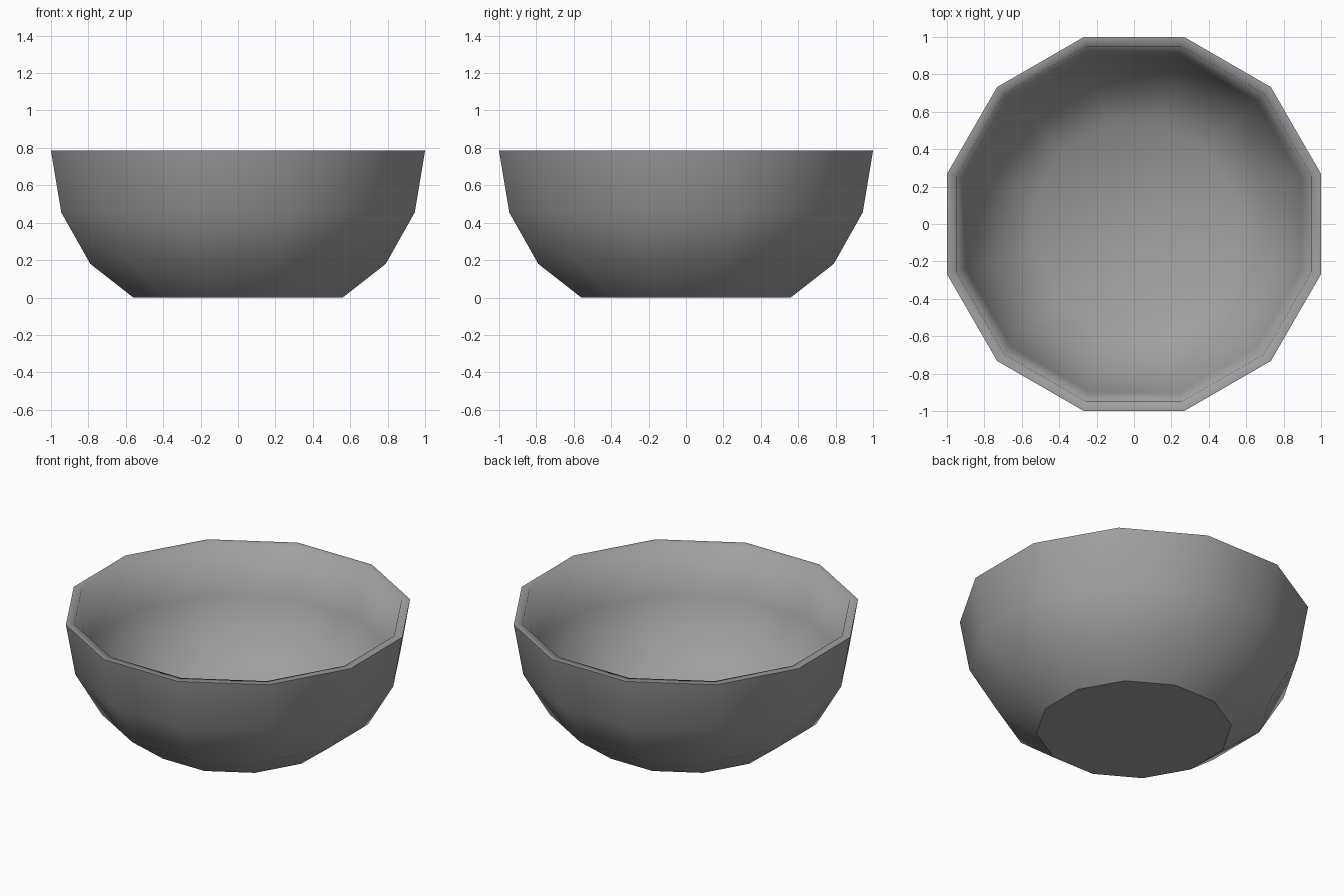
import bpy, bmesh
from math import cos, sin, radians

cube = bpy.data.objects.get("Cube")
if cube:
    bpy.data.objects.remove(cube, do_unlink=True)

SIDES = 12


def material(name, colour):
    mat = bpy.data.materials.new(name)
    mat.use_nodes = True
    mat.diffuse_color = colour
    bsdf = next(n for n in mat.node_tree.nodes if n.type == "BSDF_PRINCIPLED")
    bsdf.inputs["Base Color"].default_value = colour
    bsdf.inputs["Roughness"].default_value = 0.7
    return mat


def ring(bm, apothem, z):
    """Twelve-sided ring with flat sides facing the axes."""
    step = 360 / SIDES
    radius = apothem / cos(radians(step / 2))
    angles = [radians(step * (i + 0.5)) for i in range(SIDES)]
    return [bm.verts.new((radius * cos(a), radius * sin(a), z)) for a in angles]


def cap(bm, verts, z):
    """Fan of triangles closing a ring."""
    centre = bm.verts.new((0, 0, z))
    for i in range(SIDES):
        bm.faces.new((centre, verts[i], verts[(i + 1) % SIDES]))


# Outer wall from foot to rim, then inner wall down to the floor
outer = [(0.56, 0), (0.79, 0.18), (0.945, 0.455), (1, 0.785)]
inner = [(0.95, 0.785), (0.897, 0.47), (0.75, 0.21), (0.535, 0.05)]

bm = bmesh.new()
rings = [ring(bm, r, z) for r, z in outer + inner]
for low, high in zip(rings, rings[1:]):
    for i in range(SIDES):
        j = (i + 1) % SIDES
        bm.faces.new((low[i], low[j], high[j], high[i]))
cap(bm, rings[0], 0)
cap(bm, rings[-1], 0.05)
bmesh.ops.recalc_face_normals(bm, faces=bm.faces)

# Smooth everywhere except the outer rim and foot edges
for face in bm.faces:
    face.smooth = True
for crisp in (rings[0], rings[len(outer) - 1]):
    for i in range(SIDES):
        bm.edges.get((crisp[i], crisp[(i + 1) % SIDES])).smooth = False

mesh = bpy.data.meshes.new("bowl")
bm.to_mesh(mesh)
bm.free()
mesh.materials.append(material("grey", (0.35, 0.35, 0.35, 1)))
bowl = bpy.data.objects.new("bowl", mesh)
bpy.context.collection.objects.link(bowl)
